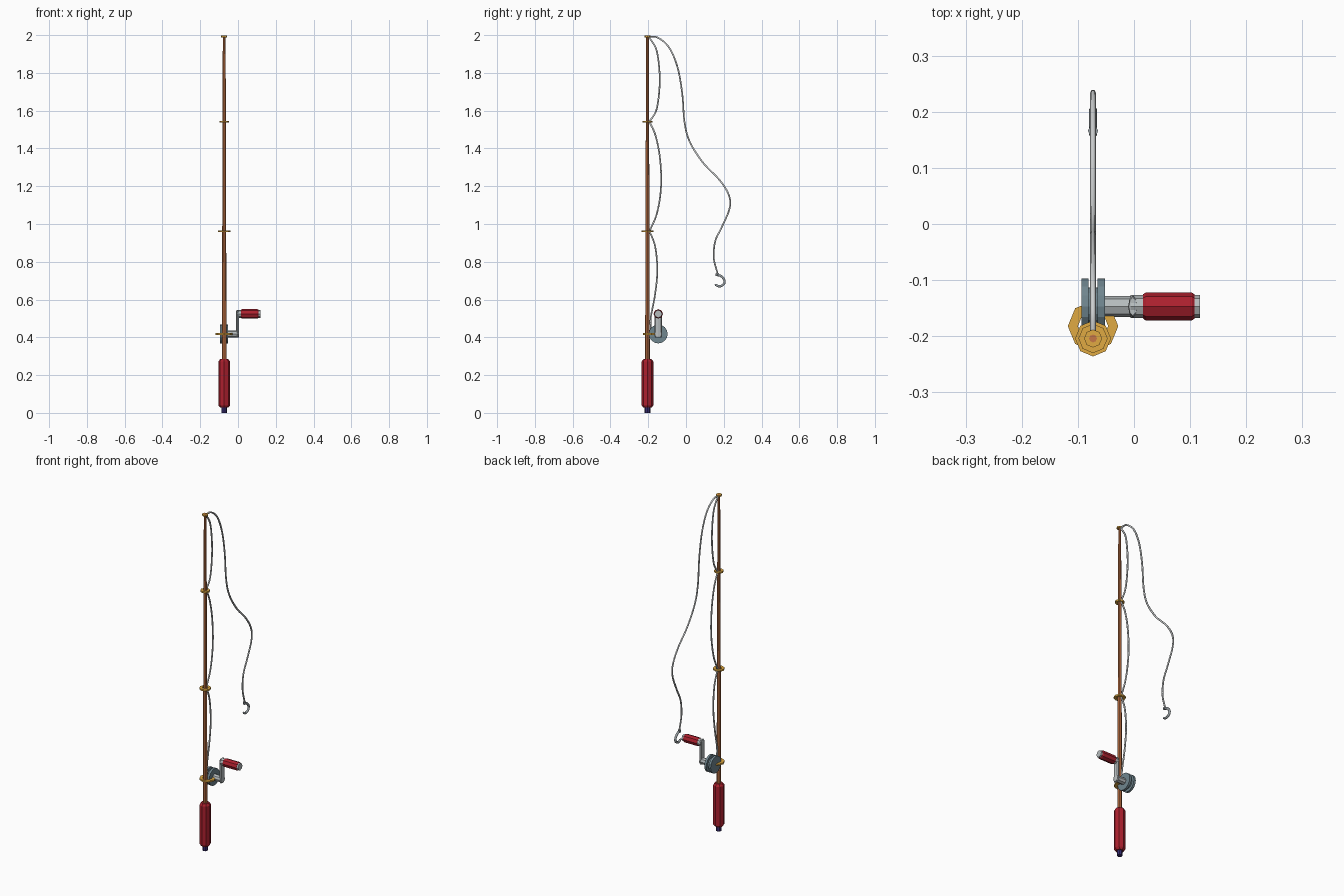
import bpy, math
from mathutils import Vector

if "Cube" in bpy.data.objects:
    bpy.data.objects.remove(bpy.data.objects["Cube"])

PX, PY = -0.073, -0.204      # pole axis
RY, RZ = -0.147, 0.418       # reel axis


def material(name, r, g, b):
    lin = [((c / 255 + 0.055) / 1.055) ** 2.4 for c in (r, g, b)]
    m = bpy.data.materials.new(name)
    m.diffuse_color = (*lin, 1)
    m.use_nodes = True
    m.node_tree.nodes["Principled BSDF"].inputs["Base Color"].default_value = m.diffuse_color
    return m


RED = material("grip red", 172, 32, 46)
WOOD = material("pole brown", 198, 118, 70)
GOLD = material("ring gold", 224, 170, 66)
SLATE = material("reel slate", 112, 134, 143)
STEEL = material("crank grey", 182, 188, 190)
LINE = material("line grey", 204, 207, 208)
HOOK = material("hook grey", 150, 158, 162)
NAVY = material("butt navy", 54, 44, 112)


def mesh_object(name, verts, faces, mat):
    me = bpy.data.meshes.new(name)
    me.from_pydata(verts, [], faces)
    me.materials.append(mat)
    ob = bpy.data.objects.new(name, me)
    bpy.context.collection.objects.link(ob)
    return ob


def lathe(name, profile, mat, centre, axis="z", n=8, closed=False, squash=1.0):
    """Revolve (radius, offset) pairs about an axis; closed makes a ring section."""
    verts, faces = [], []
    c = Vector(centre)
    for r, t in profile:
        for i in range(n):
            a = math.tau * i / n
            u, v = r * math.cos(a), r * math.sin(a)
            p = Vector((u * squash, v, t)) if axis == "z" else Vector((t, u, v))
            verts.append(c + p)
    rows = len(profile)
    for j in range(rows if closed else rows - 1):
        k = (j + 1) % rows
        for i in range(n):
            i2 = (i + 1) % n
            faces.append((j * n + i, j * n + i2, k * n + i2, k * n + i))
    if not closed:
        faces.append(tuple(reversed(range(n))))
        faces.append(tuple((rows - 1) * n + i for i in range(n)))
    return mesh_object(name, verts, faces, mat)


def strand(name, pts, radius, mat, steps=6, n=6, tip=1.0):
    """Smooth round tube through (y, z) points in the plane of the pole."""
    p = [Vector(q) for q in pts]
    p = [2 * p[0] - p[1]] + p + [2 * p[-1] - p[-2]]
    path = []
    for k in range(1, len(p) - 2):
        a, b, c, d = p[k - 1:k + 3]
        for s in range(steps):
            t = s / steps
            path.append(0.5 * (2 * b + (c - a) * t + (2 * a - 5 * b + 4 * c - d) * t * t
                               + (3 * b - a - 3 * c + d) * t ** 3))
    path.append(p[-2])
    verts, faces, m = [], [], len(path)
    for k, q in enumerate(path):
        d = (path[min(k + 1, m - 1)] - path[max(k - 1, 0)]).normalized()
        r = radius * (tip if k == m - 1 else 1)
        for i in range(n):
            a = math.tau * i / n
            w = r * math.sin(a)
            verts.append((PX + r * math.cos(a), q.x - d.y * w, q.y + d.x * w))
    for k in range(m - 1):
        for i in range(n):
            i2 = (i + 1) % n
            faces.append((k * n + i, k * n + i2, (k + 1) * n + i2, (k + 1) * n + i))
    faces += [tuple(reversed(range(n))), tuple((m - 1) * n + i for i in range(n))]
    ob = mesh_object(name, verts, faces, mat)
    ob.data.shade_smooth()
    return ob


# Pole, grip and butt
lathe("pole", [(0.0125, 0.25), (0.0075, 1.997)], WOOD, (PX, PY, 0))
lathe("grip", [(0.022, 0.028), (0.031, 0.04), (0.031, 0.272), (0.022, 0.284)], RED, (PX, PY, 0))
lathe("butt_cap", [(0.015, 0), (0.015, 0.04)], NAVY, (PX, PY, 0))

# Line guide rings, the largest one holding the reel
for name, outer, inner, y, z in (("reel_ring", 0.045, 0.027, -0.182, 0.418),
                                 ("lower_ring", 0.032, 0.016, PY, 0.962),
                                 ("middle_ring", 0.026, 0.012, PY, 1.542),
                                 ("tip_ring", 0.016, 0.007, PY, 1.993)):
    h = 0.0045
    lathe(name, [(inner, -h), (outer, -h), (outer, h), (inner, h)],
          GOLD, (PX, y, z), closed=True)

# Reel: two flanges with a spool between
lathe("reel", [(0.05, -0.021), (0.05, -0.008), (0.034, -0.008),
               (0.034, 0.008), (0.05, 0.008), (0.05, 0.021)],
      SLATE, (PX, RY, RZ), "x", 16)

# Crank and its grip
GZ = 0.524
lathe("crank_axle", [(0.019, -0.06), (0.019, 0.004)], STEEL, (0, RY, RZ), "x")
lathe("crank_arm", [(0.016, RZ - 0.018), (0.019, RZ - 0.012), (0.019, GZ + 0.012), (0.016, GZ + 0.018)],
      STEEL, (-0.002, RY, 0), squash=0.45)
lathe("crank_pin", [(0.0205, -0.006), (0.0205, 0.118)], STEEL, (0, RY, GZ), "x")
lathe("crank_grip", [(0.0215, 0.016), (0.025, 0.021), (0.025, 0.103), (0.0215, 0.108)], RED, (0, RY, GZ), "x")

# Line: slack strands between rings, then the hanging end
R = 0.005
strand("line_lower", [(-0.184, 0.43), (-0.187, 0.5), (-0.165, 0.62), (-0.152, 0.75),
                      (-0.163, 0.88), (-0.193, 0.962)], R, LINE)
strand("line_middle", [(-0.193, 0.962), (-0.153, 1.06), (-0.132, 1.2), (-0.138, 1.35),
                       (-0.162, 1.47), (-0.194, 1.542)], R, LINE)
strand("line_upper", [(-0.194, 1.542), (-0.158, 1.6), (-0.142, 1.7), (-0.14, 1.8),
                      (-0.156, 1.92), (-0.196, 1.99)], R, LINE)
strand("line_hanging", [(-0.2, 1.99), (-0.15, 1.987), (-0.09, 1.935), (-0.045, 1.83), (-0.02, 1.69),
                        (-0.008, 1.54), (0.02, 1.435), (0.09, 1.325), (0.18, 1.23), (0.228, 1.15),
                        (0.23, 1.08), (0.19, 0.985), (0.155, 0.91), (0.147, 0.82), (0.168, 0.735)],
       R, LINE)

# Hook
strand("hook", [(0.163, 0.73), (0.185, 0.725), (0.203, 0.703), (0.2, 0.682),
                (0.178, 0.67), (0.152, 0.68)], 0.007, HOOK, 4, 6, 0.4)
lathe("hook_knot", [(0.009, -0.006), (0.009, 0.006)], HOOK, (PX, 0.166, 0.732))
